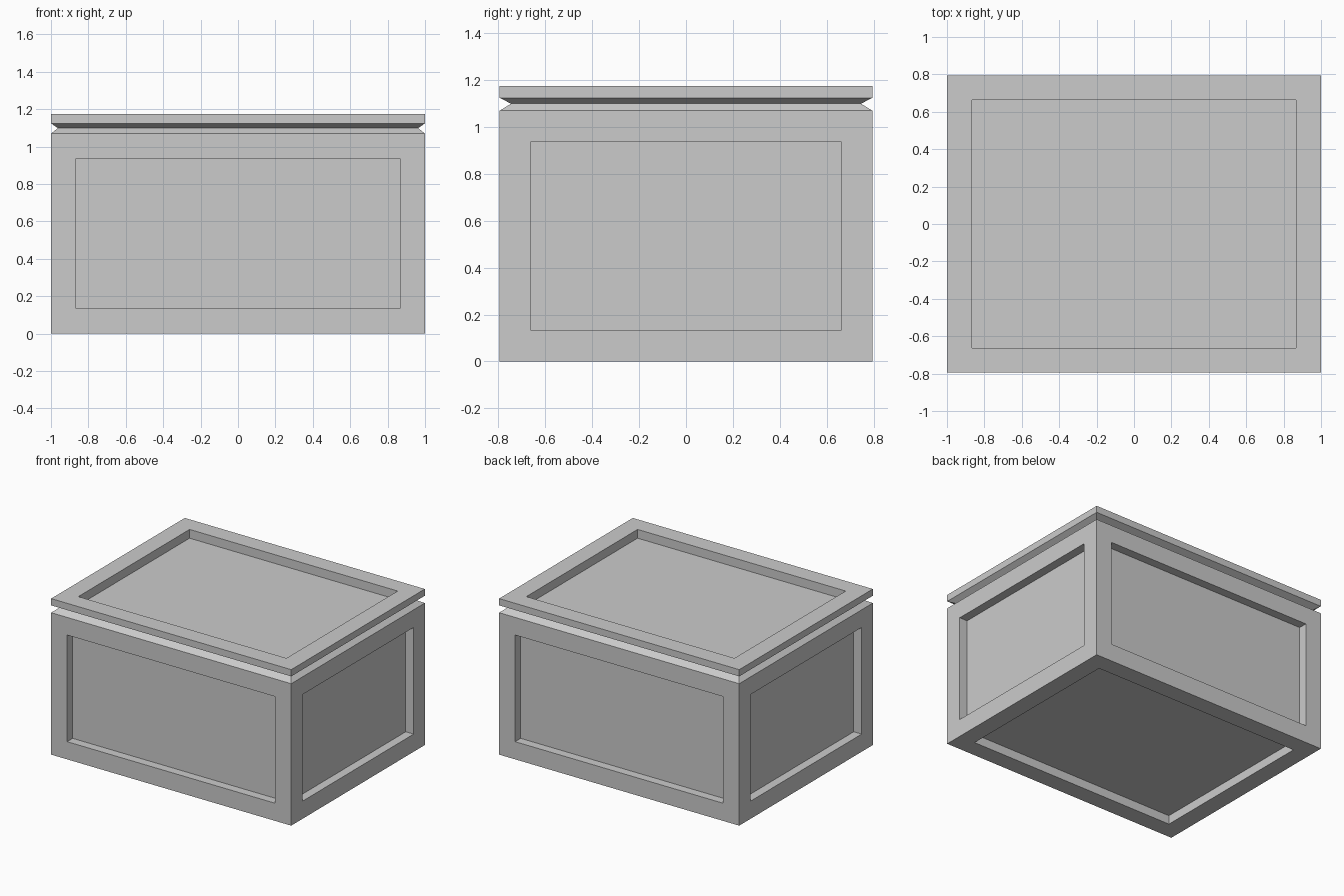
import bpy, bmesh

if "Cube" in bpy.data.objects:
    bpy.data.objects.remove(bpy.data.objects["Cube"])

INSET = 0.133   # frame width around each panel
DEPTH = 0.066   # panel recess

# (half width, half depth, height) of each ring: base, body rim, seam groove, lid
RINGS = [(1.0, 0.795, 0.0), (1.0, 0.795, 1.069), (0.963, 0.746, 1.099),
         (1.0, 0.795, 1.124), (1.0, 0.795, 1.175)]

bm = bmesh.new()

# Box shell with seam groove
loops = [[bm.verts.new((sx * w, sy * d, z))
          for sx, sy in ((-1, -1), (1, -1), (1, 1), (-1, 1))]
         for w, d, z in RINGS]
panels = [bm.faces.new(loops[0][::-1]), bm.faces.new(loops[-1])]
for level, (low, high) in enumerate(zip(loops, loops[1:])):
    for i in range(4):
        j = (i + 1) % 4
        face = bm.faces.new((low[i], low[j], high[j], high[i]))
        if level == 0:
            panels.append(face)
bmesh.ops.recalc_face_normals(bm, faces=bm.faces[:])

# Recessed panels on the four sides, lid and underside
bmesh.ops.inset_individual(bm, faces=panels, thickness=INSET, use_even_offset=True)
for face in bmesh.ops.extrude_discrete_faces(bm, faces=panels)["faces"]:
    face.normal_update()
    bmesh.ops.translate(bm, verts=face.verts[:], vec=face.normal * -DEPTH)

mesh = bpy.data.meshes.new("crate")
bm.to_mesh(mesh)
bm.free()
bpy.context.collection.objects.link(bpy.data.objects.new("crate", mesh))
